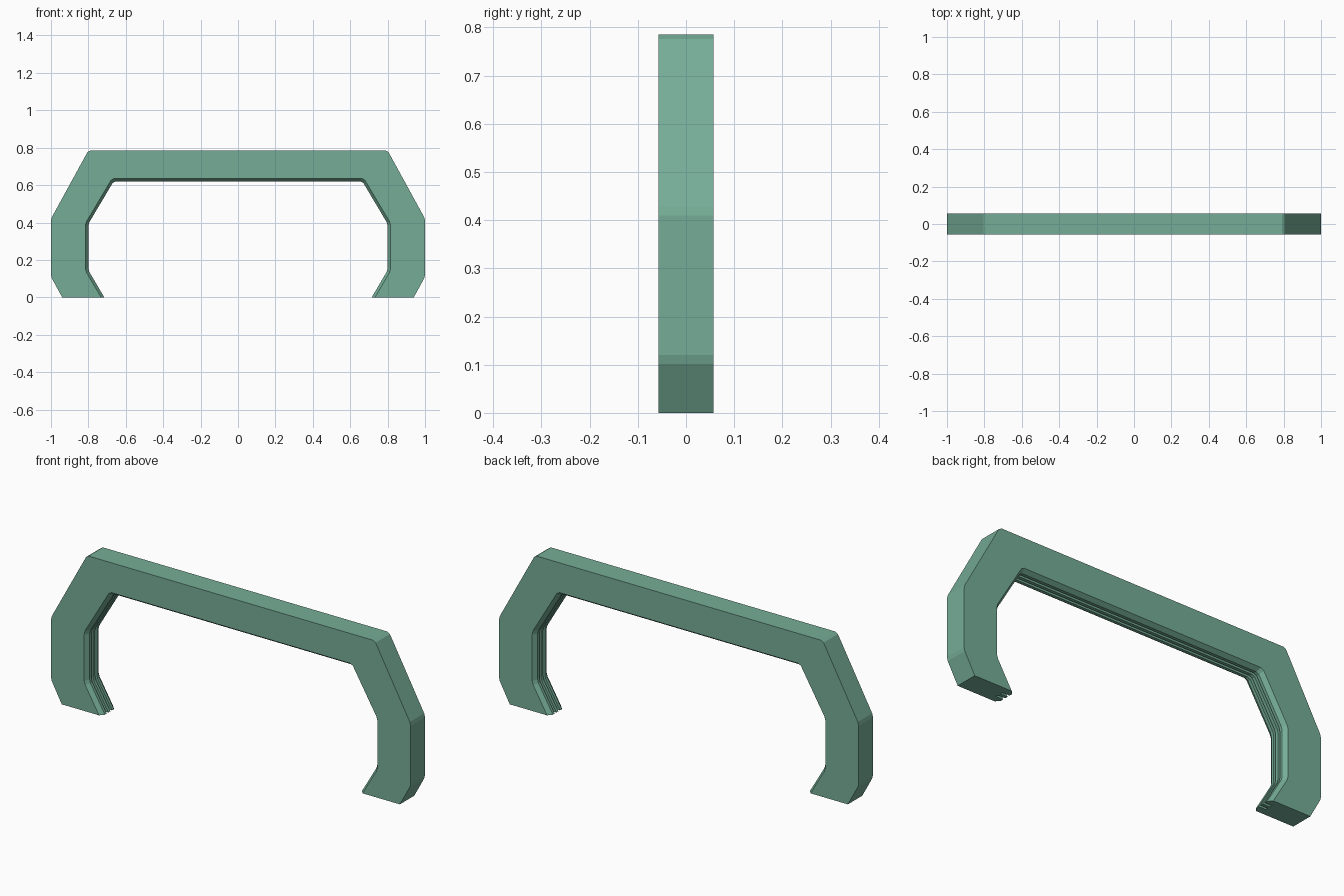
import bpy, bmesh
from mathutils import Vector

if "Cube" in bpy.data.objects:
    bpy.data.objects.remove(bpy.data.objects["Cube"])

H = 0.057  # half depth of the frame

# Left halves of the outer and innermost outlines (x, z)
OUTER = [(-0.94, 0), (-1.0, 0.11), (-1.0, 0.42), (-0.8, 0.785)]
INNER = [(-0.715, 0), (-0.80, 0.145), (-0.80, 0.393), (-0.665, 0.62)]

# Inner edge section (y, distance back from innermost outline): sloped lips, two grooves
half = [(-H, 0.015), (-0.036, 0.0), (-0.021, 0.0), (-0.021, 0.035),
        (-0.008, 0.035), (-0.008, 0.0)]
SECTION = half + [(-y, d) for y, d in reversed(half)]


def mirrored(pts):
    return [Vector(p) for p in pts] + [Vector((-x, z)) for x, z in reversed(pts)]


def offset(pts, d):
    """Move an outline outwards by d, keeping its ends on z = 0."""
    out = []
    norms = []
    for a, b in zip(pts, pts[1:]):
        t = (b - a).normalized()
        norms.append(Vector((-t.y, t.x)))
    for i, p in enumerate(pts):
        if i in (0, len(pts) - 1):
            n = norms[0 if i == 0 else -1]
            out.append(Vector((p.x + d / n.x, p.y)))
        else:
            n1, n2 = norms[i - 1], norms[i]
            out.append(p + (n1 + n2) * (d / (1 + n1.dot(n2))))
    return out


def eased(pts, r=0.01):
    """Cut every corner of an outline very slightly."""
    out = [pts[0]]
    for a, p, b in zip(pts, pts[1:], pts[2:]):
        out.append(p + (a - p).normalized() * r)
        out.append(p + (b - p).normalized() * r)
    return out + [pts[-1]]


# Frame: outlines joined side by side into a closed sweep
outer, inner = mirrored(OUTER), mirrored(INNER)
rails = [(-H, eased(outer))]
rails += [(y, eased(offset(inner, d))) for y, d in SECTION]
rails.append((H, eased(outer)))

bm = bmesh.new()
grid = [[bm.verts.new((p.x, y, p.y)) for p in line] for y, line in rails]
n = len(grid)
for i in range(n):
    a, b = grid[i], grid[(i + 1) % n]
    for j in range(len(a) - 1):
        bm.faces.new((a[j], a[j + 1], b[j + 1], b[j]))
# End caps at the feet
bm.faces.new([r[0] for r in grid])
bm.faces.new([r[-1] for r in reversed(grid)])
bmesh.ops.recalc_face_normals(bm, faces=bm.faces)

mesh = bpy.data.meshes.new("arch_frame")
bm.to_mesh(mesh)
bm.free()
frame = bpy.data.objects.new("arch_frame", mesh)
bpy.context.collection.objects.link(frame)

# Green finish
green = bpy.data.materials.new("green")
green.diffuse_color = (0.18, 0.42, 0.31, 1)
green.use_nodes = True
green.node_tree.nodes["Principled BSDF"].inputs["Base Color"].default_value = green.diffuse_color
mesh.materials.append(green)
